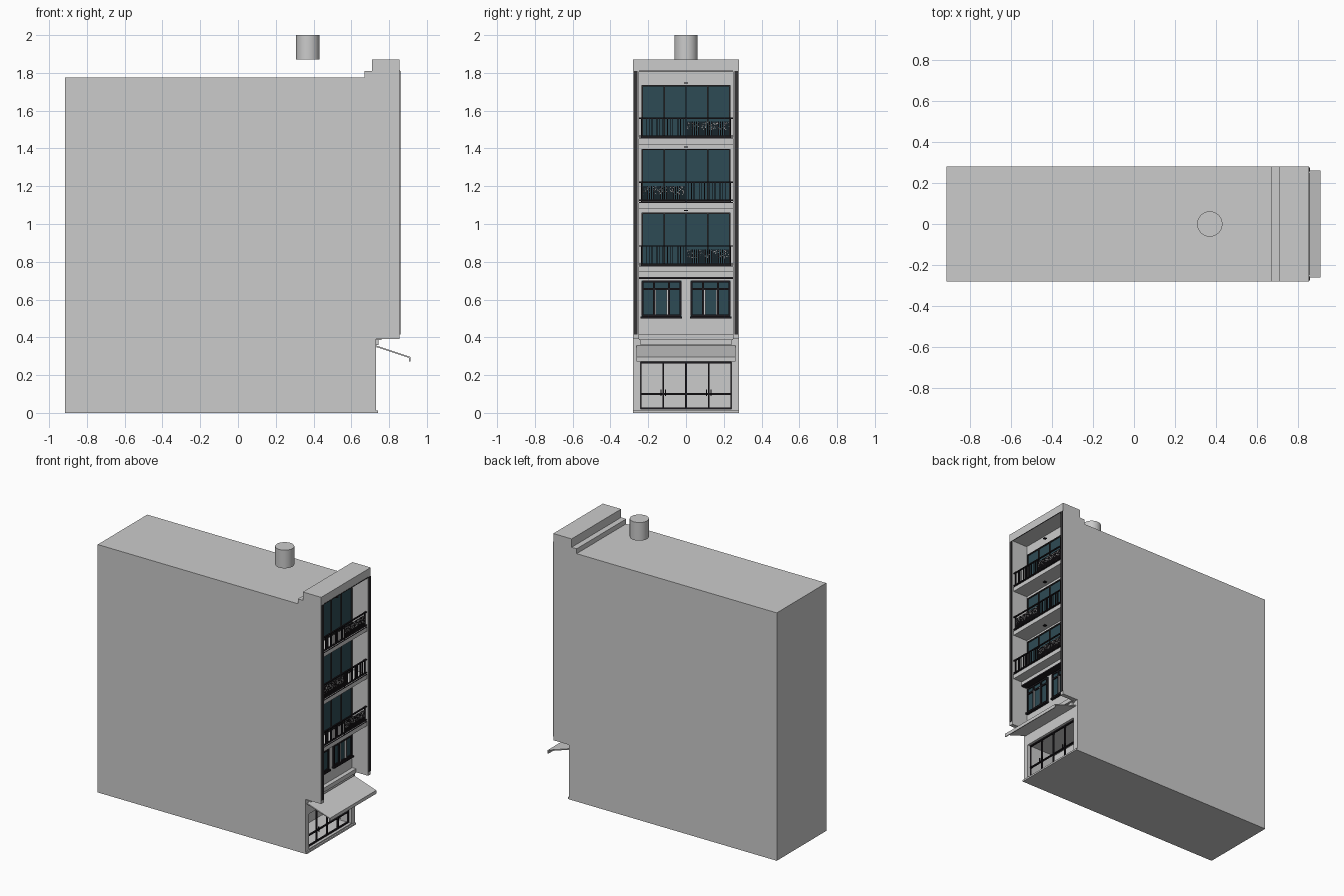
import bpy, bmesh, random
from mathutils import Matrix, Vector

random.seed(4)
cube = bpy.data.objects.get("Cube")
if cube:
    bpy.data.objects.remove(cube)


def material(name, r, g, b):
    m = bpy.data.materials.new(name)
    m.use_nodes = True
    m.diffuse_color = (r, g, b, 1)
    m.node_tree.nodes["Principled BSDF"].inputs["Base Color"].default_value = (r, g, b, 1)
    return m


wall = material("pale_grey_wall", .6, .6, .6)
glass = material("dark_teal_glass", .027, .07, .09)
frame = material("charcoal_frame", .035, .033, .035)
black = material("black_metal", .012, .01, .013)
blossom = material("light_ornament", .5, .5, .5)


def finish(name, bm, mat):
    bmesh.ops.recalc_face_normals(bm, faces=bm.faces)
    mesh = bpy.data.meshes.new(name)
    bm.to_mesh(mesh)
    bm.free()
    mesh.materials.append(mat)
    ob = bpy.data.objects.new(name, mesh)
    bpy.context.collection.objects.link(ob)
    return ob


def boxes(name, mat, parts):
    """Each part is (x0, x1, y0, y1, z0, z1)."""
    bm = bmesh.new()
    for x0, x1, y0, y1, z0, z1 in parts:
        mid = Vector((x0 + x1, y0 + y1, z0 + z1)) / 2
        size = Matrix.Diagonal((x1 - x0, y1 - y0, z1 - z0, 1))
        bmesh.ops.create_cube(bm, size=1, matrix=Matrix.Translation(mid) @ size)
    return finish(name, bm, mat)


def extrude(name, mat, profile, y0, y1):
    """Extrude an x-z profile along y."""
    bm = bmesh.new()
    face = bm.faces.new([bm.verts.new((x, y0, z)) for x, z in profile])
    out = bmesh.ops.extrude_face_region(bm, geom=[face])
    moved = [v for v in out["geom"] if isinstance(v, bmesh.types.BMVert)]
    bmesh.ops.translate(bm, verts=moved, vec=(0, y1 - y0, 0))
    return finish(name, bm, mat)


BACK, FACE, FRONT = -.915, .73, .855
HALF, INNER = .28, .25

# Main block: two party walls and the core between them with the shop recess
roof = [(FRONT, 1.87), (.71, 1.87), (.71, 1.81), (.67, 1.81), (.67, 1.775), (BACK, 1.775)]
side = [(BACK, 0), (FACE, 0), (FACE, .39), (FRONT, .39)] + roof
core = [(BACK, 0), (FACE, 0), (FACE, .02), (.5, .02), (.5, .27), (FACE, .27),
        (FACE, 1.81), (FRONT, 1.81)] + roof
extrude("left_party_wall", wall, side, INNER, HALF)
extrude("right_party_wall", wall, side, -HALF, -INNER)
extrude("building_core", wall, core, -INNER, INNER)
boxes("shop_jambs", wall, [(.5, FACE, s * .245 - .005, s * .245 + .005, .02, .27) for s in (-1, 1)])
boxes("threshold", wall, [(.7, .74, -HALF, HALF, 0, .012)])
boxes("party_wall_strips", frame,
      [(FRONT, .859, s * .266 - .01, s * .266 + .01, .415, 1.81) for s in (-1, 1)])
boxes("parapet_shadow_line", frame, [(FRONT, .857, -INNER, INNER, 1.808, 1.813)])

# Roof tank
bm = bmesh.new()
bmesh.ops.create_cone(bm, cap_ends=True, segments=32, radius1=.062, radius2=.062, depth=.13,
                      matrix=Matrix.Translation((.37, 0, 1.935)))
tank = finish("roof_tank", bm, wall)
bpy.context.view_layer.objects.active = tank
tank.select_set(True)
bpy.ops.object.shade_smooth_by_angle()

# Canopy and the stepped ledges above it
extrude("canopy", wall, [(FACE, .349), (.906, .291), (.906, .273), (.912, .273),
                         (.912, .297), (FACE, .357)], -.262, .262)
boxes("facade_ledges", wall, [(FACE, .745, -.24, .24, .36, .385),
                              (FACE, .76, -INNER, INNER, .385, .415),
                              (FACE, .775, -INNER, INNER, .72, .75)])
boxes("ledge_shadow_line", black, [(FACE, .777, -INNER, INNER, .71, .72)])


def grid_frame(x, y0, y1, z0, z1, uprights, rails, t):
    """Bars around a rectangle, with uprights and rails inside it."""
    d = .012
    bars = [(x, x + d, y - t / 2, y + t / 2, z0, z1) for y in [y0, y1] + uprights]
    bars += [(x, x + d, y0, y1, z - t / 2, z + t / 2) for z in [z0, z1] + rails]
    return bars


# Shop front
boxes("shop_front_frame", black,
      grid_frame(.7, -.24, .24, .025, .266, [-.12, 0, .12], [.1], .008))
boxes("shop_door_handles", black, [(.712, .72, s * .12 + o - .002, s * .12 + o + .002, .09, .125)
                                   for s in (-1, 1) for o in (-.012, .012)])

# First-floor casement windows
for label, c in (("right", -.13), ("left", .13)):
    boxes(label + "_casement_glass", glass, [(FACE, .734, c - .105, c + .105, .51, .7)])
    boxes(label + "_casement_frame", black,
          grid_frame(FACE, c - .1, c + .1, .515, .695, [c - .04, c + .04], [.655], .011)
          + [(FACE, .75, c - .11, c + .11, .5, .511)])
    boxes(label + "_casement_posts", wall,
          [(FACE, .744, c + o - .003, c + o + .003, .521, .65) for o in (-.031, .031)])


# Balcony storeys
def balcony(number, z, top, ornate_side):
    name = "balcony_%d_" % number
    boxes(name + "slab", wall, [(FACE, .845, -INNER, INNER, z - .035, z)])
    boxes(name + "slab_line", black, [(.845, .848, -INNER, INNER, z - .005, z)])
    boxes(name + "glass", glass, [(FACE, .734, -.235, .235, z, top)])
    boxes(name + "window_frame", frame,
          grid_frame(FACE, -.232, .232, z + .003, top - .003, [-.115, 0, .115], [], .007))
    boxes(name + "ceiling_lamp", black, [(.77, .79, -.01, .01, top + .008, top + .013)])

    # Railing with plain balusters on one half, ornament on the other
    x = .836
    bars = [(x, x + .01, -INNER, INNER, z + .1, z + .107),
            (x, x + .01, -INNER, INNER, z + .006, z + .012)]
    bars += [(x, x + .008, y - .003, y + .003, z, z + .1) for y in (-.235, 0, .235)]
    for i in range(16):
        y = -ornate_side * (.015 + i * .0138)
        if i % 4 != 3:
            bars.append((x, x + .006, y - .002, y + .002, z + .01, z + .1))
    for i in range(20):
        y = ornate_side * (.01 + i * .0115)
        bars.append((x, x + .006, y - .003, y + .003, z + .01, z + .085))
    boxes(name + "railing", black, bars)
    flakes = []
    for i in range(130):
        y = ornate_side * random.uniform(.006, .228)
        h = z + random.uniform(.04, .083)
        r = random.uniform(.001, .0028)
        flakes.append((x + .005, x + .008, y - r, y + r, h - r, h + r))
    boxes(name + "ornament", blossom, flakes)


for n, (z, top, s) in enumerate([(.78, 1.06, 1), (1.117, 1.397, -1), (1.457, 1.735, 1)], 1):
    balcony(n, z, top, s)
